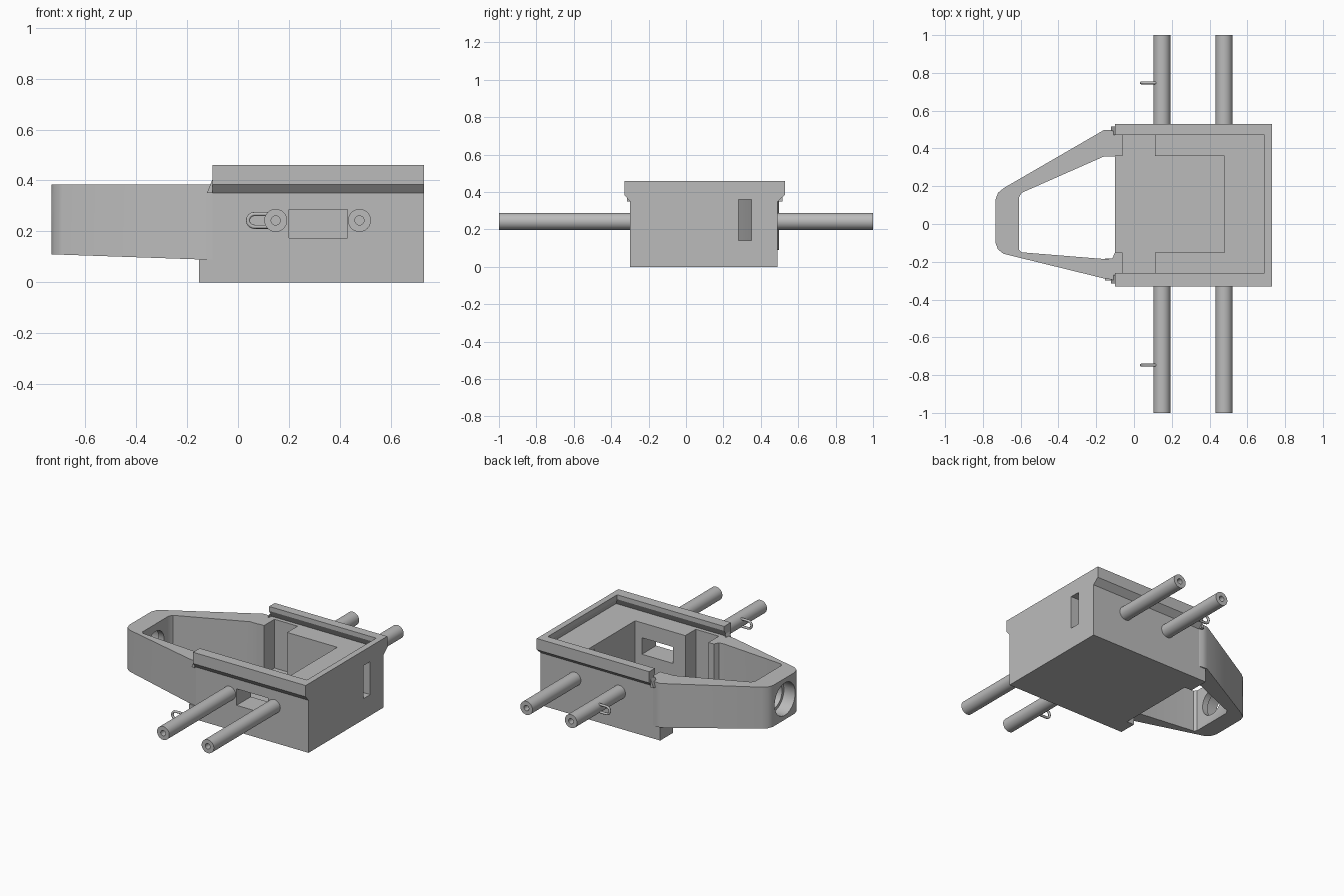
import bpy, bmesh, math
from mathutils import Matrix, Vector

cube = bpy.data.objects.get("Cube")
if cube:
    bpy.data.objects.remove(cube, do_unlink=True)

grey = bpy.data.materials.new("plain grey")
grey.use_nodes = True
TONE = (0.5, 0.5, 0.5, 1)
grey.diffuse_color = TONE
grey.node_tree.nodes["Principled BSDF"].inputs["Base Color"].default_value = TONE


def finish(name, bm):
    bmesh.ops.recalc_face_normals(bm, faces=bm.faces)
    mesh = bpy.data.meshes.new(name)
    bm.to_mesh(mesh)
    bm.free()
    mesh.materials.append(grey)
    ob = bpy.data.objects.new(name, mesh)
    bpy.context.collection.objects.link(ob)
    return ob


def loft(name, ring_a, ring_b):
    """Closed solid between two matching rings of points."""
    bm = bmesh.new()
    a = [bm.verts.new(p) for p in ring_a]
    b = [bm.verts.new(p) for p in ring_b]
    bm.faces.new(a)
    bm.faces.new(b)
    for i in range(len(a)):
        j = (i + 1) % len(a)
        bm.faces.new((a[i], a[j], b[j], b[i]))
    return finish(name, bm)


def rect(x0, x1, y0, y1, z):
    return [(x0, y0, z), (x1, y0, z), (x1, y1, z), (x0, y1, z)]


def box(name, x0, x1, y0, y1, z0, z1):
    return loft(name, rect(x0, x1, y0, y1, z0), rect(x0, x1, y0, y1, z1))


def cylinder(name, start, end, radius, sides=32):
    start, end = Vector(start), Vector(end)
    axis = end - start
    bm = bmesh.new()
    turn = axis.to_track_quat('Z', 'Y').to_matrix().to_4x4()
    bmesh.ops.create_cone(bm, cap_ends=True, segments=sides, radius1=radius,
                          radius2=radius, depth=axis.length,
                          matrix=Matrix.Translation((start + end) / 2) @ turn)
    return finish(name, bm)


def activate(ob):
    bpy.ops.object.select_all(action='DESELECT')
    ob.select_set(True)
    bpy.context.view_layer.objects.active = ob


def cut(ob, *cutters):
    activate(ob)
    for cutter in cutters:
        mod = ob.modifiers.new("cut", 'BOOLEAN')
        mod.operation = 'DIFFERENCE'
        mod.solver = 'EXACT'
        mod.object = cutter
        bpy.ops.object.modifier_apply(modifier=mod.name)
        bpy.data.objects.remove(cutter, do_unlink=True)


def smooth(ob):
    activate(ob)
    bpy.ops.object.shade_smooth_by_angle(angle=math.radians(35))


FLOOR, DECK, TOP = 0.06, 0.385, 0.46
BACK, FRONT = 0.49, -0.30      # side walls
LEFT, END = -0.10, 0.73        # housing ends

# Housing with flared rim
section = [(FRONT, 0), (BACK, 0), (BACK, 0.35), (0.53, DECK), (0.53, TOP),
           (-0.33, TOP), (-0.33, DECK), (FRONT, 0.35)]
housing = loft("housing", [(LEFT, y, z) for y, z in section],
               [(END, y, z) for y, z in section])
cut(housing,
    # undercut lid recess, then its straight mouth
    loft("lid_groove", rect(-0.2, 0.715, -0.285, 0.495, DECK),
         rect(-0.2, 0.69, -0.26, 0.47, 0.43)),
    box("lid_mouth", -0.2, 0.69, -0.26, 0.47, 0.42, 0.6),
    # deep pocket, wider chamber and open end
    box("pocket", -0.2, 0.48, -0.15, 0.36, FLOOR, 0.5),
    box("chamber", -0.06, 0.11, -0.26, 0.47, FLOOR, 0.5),
    # side window and end slot
    box("window", 0.20, 0.43, -0.5, -0.1, 0.175, 0.285),
    box("slot", 0.4, 0.9, 0.28, 0.35, 0.14, 0.36))

# Tapered nose frame
outer = [(LEFT, BACK), (-0.125, 0.497), (-0.16, 0.497), (-0.69, 0.19),
         (-0.72, 0.165), (-0.733, 0.13), (-0.733, -0.10), (-0.72, -0.135),
         (-0.69, -0.158), (-0.16, -0.288), (-0.125, -0.293), (LEFT, FRONT)]
inner = [(0, 0.357), (-0.16, 0.357), (-0.595, 0.165), (-0.61, 0.14),
         (-0.61, -0.135), (-0.595, -0.15), (-0.15, -0.186), (-0.115, -0.182),
         (LEFT, -0.15), (0, -0.15)]


def underside(x):
    return 0.09 + 0.02 * max(0, -0.155 - x) / 0.58


nose = loft("nose_frame", [(x, y, underside(x)) for x, y in outer],
            [(x, y, DECK) for x, y in outer])
cut(nose,
    loft("nose_opening", [(x, y, -0.1) for x, y in inner],
         [(x, y, 0.6) for x, y in inner]),
    cylinder("nose_bore", (-0.9, 0.005, 0.247), (-0.65, 0.005, 0.247), 0.108, 48),
    cylinder("nose_hole", (-0.7, 0.005, 0.247), (-0.5, 0.005, 0.247), 0.088, 48))
smooth(nose)

# Feet under the nose roots
box("back_foot", -0.153, LEFT, 0.357, BACK, 0, 0.09)
box("front_foot", -0.153, LEFT, FRONT, -0.183, 0, 0.09)

# Small wedges blending the rim into the nose
for name, y0, y1 in (("back_wedge", 0.47, 0.515), ("front_wedge", -0.315, -0.27)):
    wedge = [(LEFT, 0.35), (-0.122, 0.35), (-0.11, 0.38), (LEFT, 0.405)]
    loft(name, [(x, y0, z) for x, z in wedge], [(x, y1, z) for x, z in wedge])

# Rods with bored tips, and a wire loop on each inner rod
ROD_Z = 0.243
for side, wall, s in (("front", FRONT, -1), ("back", BACK, 1)):
    for label, x in (("inner", 0.148), ("outer", 0.477)):
        rod = cylinder(f"{side}_{label}_rod", (x, wall, ROD_Z), (x, s, ROD_Z), 0.045)
        cut(rod, cylinder("bore", (x, s * 0.9, ROD_Z), (x, s * 1.1, ROD_Z), 0.018, 24))
        smooth(rod)

    curve = bpy.data.curves.new(f"{side}_loop", 'CURVE')
    curve.dimensions = '3D'
    curve.bevel_depth = 0.008
    curve.bevel_resolution = 2
    path = [(0.125, ROD_Z + 0.025)]
    for i in range(9):
        t = math.pi / 2 + math.pi * i / 8
        path.append((0.064 + 0.025 * math.cos(t), ROD_Z + 0.025 * math.sin(t)))
    path.append((0.125, ROD_Z - 0.025))
    spline = curve.splines.new('POLY')
    spline.points.add(len(path) - 1)
    for point, (x, z) in zip(spline.points, path):
        point.co = (x, s * 0.747, z, 1)
    curve.materials.append(grey)
    bpy.context.collection.objects.link(bpy.data.objects.new(f"{side}_loop", curve))
